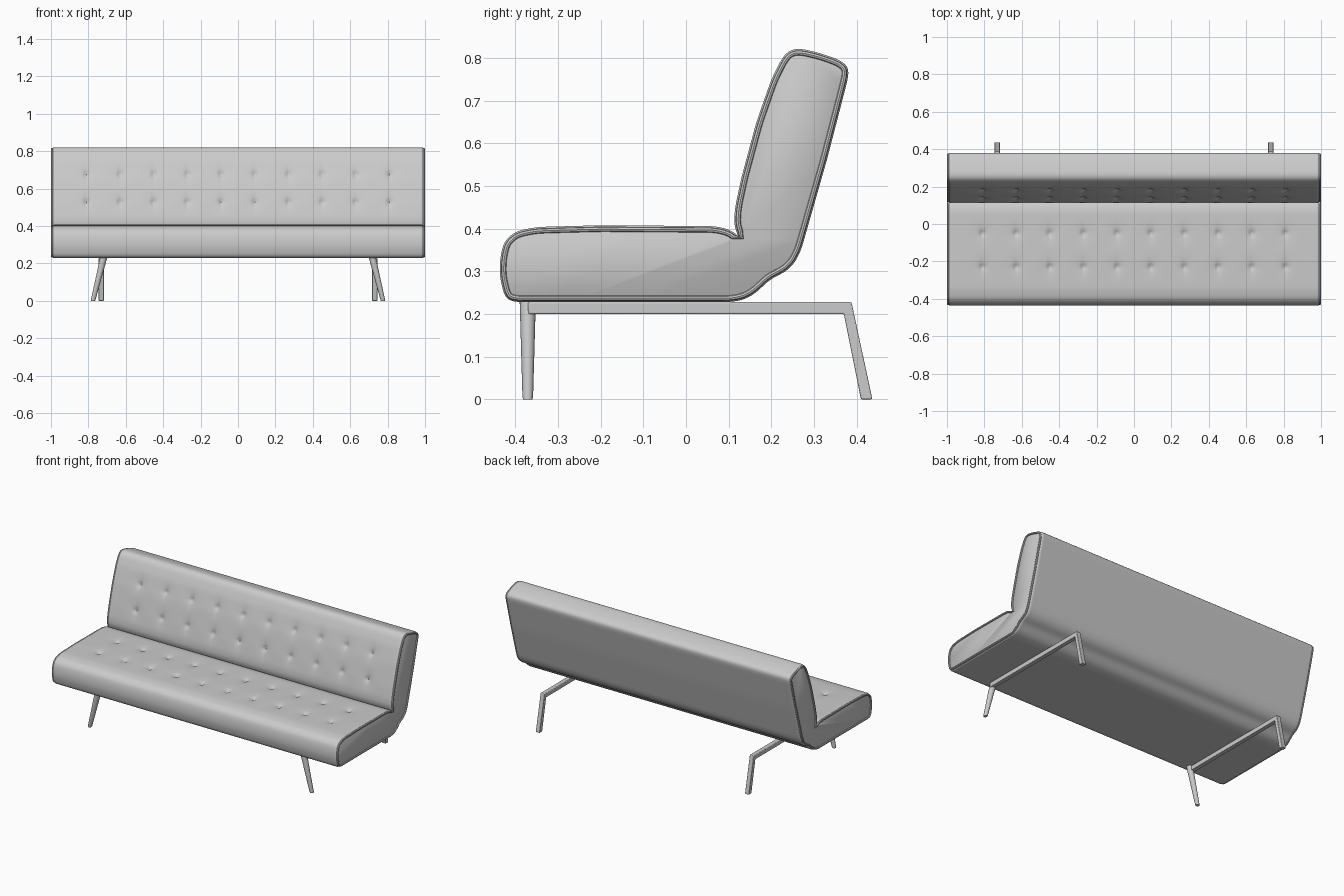
import bpy, bmesh, math
from mathutils import Vector

cube = bpy.data.objects.get("Cube")
if cube:
    bpy.data.objects.remove(cube)

grey = bpy.data.materials.new("plain grey")
grey.use_nodes = True
colour = (0.6, 0.6, 0.6, 1)
grey.diffuse_color = colour
grey.node_tree.nodes["Principled BSDF"].inputs["Base Color"].default_value = colour


def finish(name, bm, angle=40):
    bmesh.ops.recalc_face_normals(bm, faces=bm.faces)
    mesh = bpy.data.meshes.new(name)
    bm.to_mesh(mesh)
    bm.free()
    obj = bpy.data.objects.new(name, mesh)
    bpy.context.collection.objects.link(obj)
    mesh.materials.append(grey)
    bpy.ops.object.select_all(action='DESELECT')
    obj.select_set(True)
    bpy.context.view_layer.objects.active = obj
    bpy.ops.object.shade_smooth_by_angle(angle=math.radians(angle))
    return obj


def loft(name, rings, angle=40):
    """Skin a list of closed rings and cap both ends."""
    bm = bmesh.new()
    loops = [[bm.verts.new(p) for p in ring] for ring in rings]
    for a, b in zip(loops, loops[1:]):
        for i in range(len(a)):
            j = (i + 1) % len(a)
            bm.faces.new((a[i], a[j], b[j], b[i]))
    bm.faces.new(loops[0])
    bm.faces.new(loops[-1])
    return finish(name, bm, angle)


# Side outline of seat and backrest (y, z), clockwise from the front underside
CREASE = (0.122, 0.383)
outline = [(-0.405, 0.228), (-0.425, 0.238), (-0.437, 0.29), (-0.436, 0.33),
           (-0.427, 0.37), (-0.40, 0.394), (-0.35, 0.404), (-0.2, 0.408),
           (0.07, 0.406), (0.105, 0.397), CREASE, (0.112, 0.41), (0.115, 0.45),
           (0.13, 0.52), (0.165, 0.65), (0.20, 0.75), (0.225, 0.80),
           (0.241, 0.818), (0.265, 0.823), (0.31, 0.813), (0.36, 0.796),
           (0.381, 0.78), (0.381, 0.757), (0.33, 0.56), (0.27, 0.35),
           (0.255, 0.32), (0.235, 0.30), (0.195, 0.28), (0.165, 0.25),
           (0.14, 0.235), (0.11, 0.228)]

profile, fixed = [], 0
for a, b in zip(outline, outline[1:] + outline[:1]):
    if a == CREASE:
        fixed = len(profile)
    a, b = Vector(a), Vector(b)
    n = math.ceil((b - a).length / 0.011)
    profile += [a.lerp(b, k / n) for k in range(n)]
count = len(profile)
for _ in range(3):
    profile = [p if i == fixed else
               p * 0.5 + (profile[i - 1] + profile[(i + 1) % count]) * 0.25
               for i, p in enumerate(profile)]

# Inward normals of the outline
inward = []
for i in range(count):
    t = (profile[(i + 1) % count] - profile[i - 1]).normalized()
    inward.append(Vector((t.y, -t.x)))

# Tufting: ten columns of buttons, two rows on the seat and two on the back
SPACING = 0.18
rows = [Vector(r) for r in ((-0.05, 0.407), (-0.23, 0.407), (0.133, 0.53), (0.173, 0.68))]


def tuft(x, p):
    column = min(max(round(x / SPACING - 0.5), -5), 4)
    dx = x - (column + 0.5) * SPACING
    depth = 0
    for r in rows:
        dy = (p - r).length
        d2 = dx * dx + dy * dy
        depth += 0.010 * math.exp(-d2 / 0.00018) + 0.004 * math.exp(-d2 / 0.002)
        depth += 0.003 * math.exp(-(dx / 0.009) ** 2 - (dy / 0.05) ** 2)
    return depth


def ring(x, inset):
    return [(x, *(p + n * (inset + tuft(x, p)))) for p, n in zip(profile, inward)]


# Upholstered body with rounded ends
STEPS = 216
EDGE = 0.982
rings = [ring(-EDGE + 2 * EDGE * k / STEPS, 0) for k in range(STEPS + 1)]
ends = [(0.988, 0.002), (0.992, 0.007)]
rings = [ring(-x, i) for x, i in reversed(ends)] + rings + [ring(x, i) for x, i in ends]
loft("upholstered_body", rings, 50)

# Piping around both side panels
for side, label in ((1, "left"), (-1, "right")):
    bm = bmesh.new()
    loops = []
    for p, n in zip(profile, inward):
        loop = []
        for k in range(8):
            a = math.tau * k / 8
            q = p + n * (0.009 + 0.006 * math.cos(a))
            loop.append(bm.verts.new((side * (0.994 + 0.006 * math.sin(a)), *q)))
        loops.append(loop)
    for i in range(count):
        a, b = loops[i - 1], loops[i]
        for k in range(8):
            j = (k + 1) % 8
            bm.faces.new((a[k], a[j], b[j], b[k]))
    finish(label + "_piping", bm)


def circle(centre, radius, sides=20):
    x, y, z = centre
    return [(x + radius * math.cos(math.tau * k / sides),
             y + radius * math.sin(math.tau * k / sides), z) for k in range(sides)]


# Frame: splayed round front legs, and a rail bent down into a flat rear leg
for side, label in ((1, "left"), (-1, "right")):
    loft(label + "_front_leg", [circle((side * 0.776, -0.371, 0), 0.011),
                                circle((side * 0.774, -0.371, 0.006), 0.0125),
                                circle((side * 0.718, -0.371, 0.232), 0.019)])
    sections = [((-0.37, 0.20), (-0.37, 0.228)), ((0.37, 0.20), (0.388, 0.228)),
                ((0.41, 0.0), (0.437, 0.0))]
    bars = []
    for low, high in sections:
        inner, outer = side * 0.717, side * 0.745
        bars.append([(inner, *low), (outer, *low), (outer, *high), (inner, *high)])
    rail = loft(label + "_rail_and_rear_leg", bars, 30)
    bevel = rail.modifiers.new("soft edges", 'BEVEL')
    bevel.width = 0.003
    bevel.segments = 2
